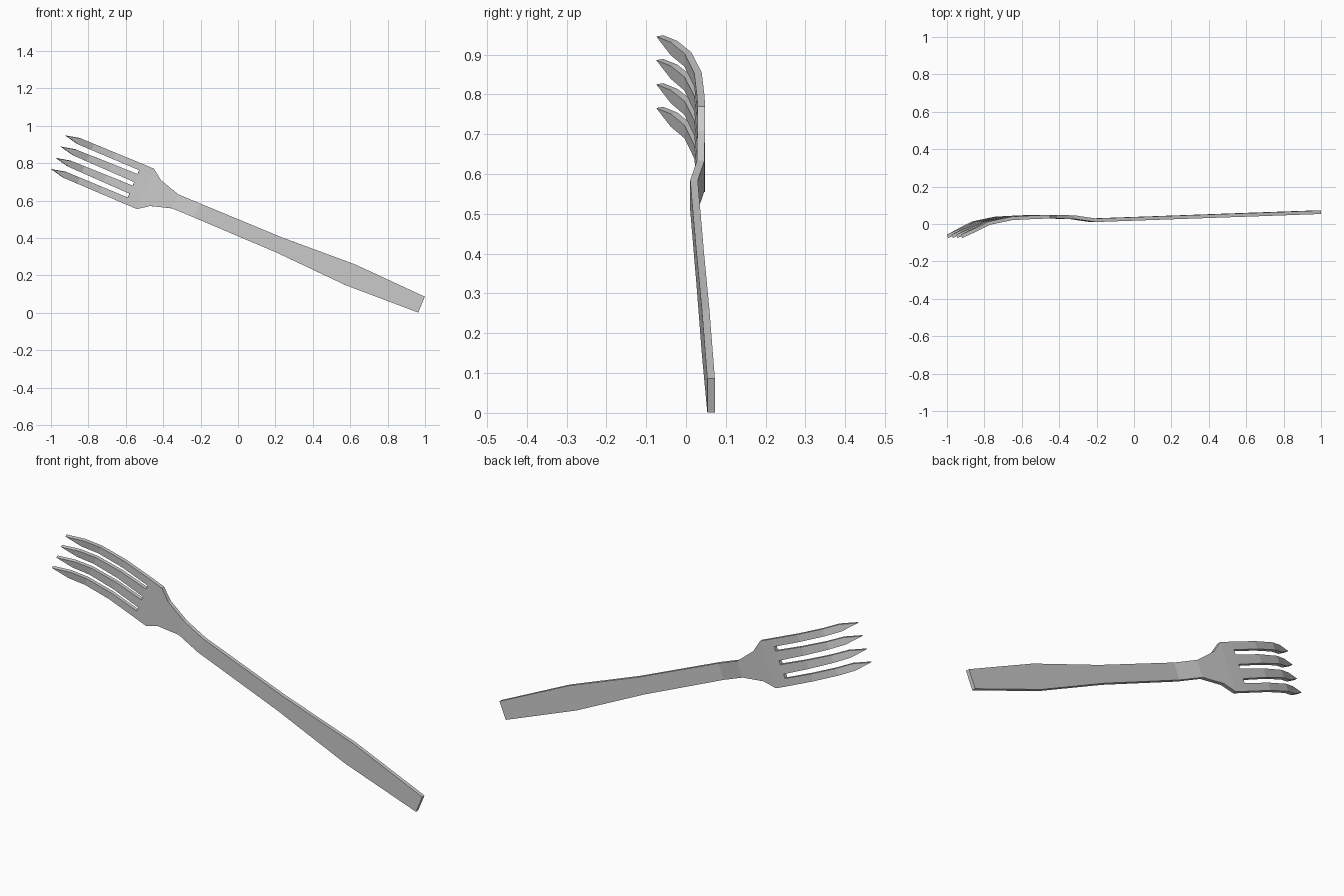
import bpy, bmesh, math
from mathutils import Vector

if "Cube" in bpy.data.objects:
    bpy.data.objects.remove(bpy.data.objects["Cube"])

# Fork laid out along its own axis: u from handle end to tips, v across, y = bend
ANGLE = math.radians(22.75)
ALONG = Vector((-math.cos(ANGLE), 0, math.sin(ANGLE)))
ACROSS = Vector((math.sin(ANGLE), 0, math.cos(ANGLE)))
END = Vector((0.981, 0, 0.0435))

# side profile of the mid surface (u, y)
BEND = [(0, .063), (1.301, .020), (1.428, .037), (1.60, .0385), (1.67, .037),
        (1.82, .030), (1.95, .005), (2.025, -.030), (2.104, -.066)]


def bend(u):
    for (u0, y0), (u1, y1) in zip(BEND, BEND[1:]):
        if u <= u1:
            return y0 + (y1 - y0) * (u - u0) / (u1 - u0)
    return BEND[-1][1]


bm = bmesh.new()
cache = {}


def vert(u, v):
    key = (round(u, 4), round(v, 4))
    if key not in cache:
        cache[key] = bm.verts.new(END + ALONG * u + ACROSS * v + Vector((0, bend(u), 0)))
    return cache[key]


def face(*pts):
    bm.faces.new([vert(*p) for p in pts])


# handle, neck and shoulders: (u, half width)
body = [(0, .046), (.413, .061), (.825, .043), (1.301, .041),
        (1.428, .041), (1.542, .075), (1.60, .117)]
for (u0, w0), (u1, w1) in zip(body, body[1:]):
    face((u0, -w0), (u0, w0), (u1, w1), (u1, -w1))

# tines: (lower, upper) edges at the root and near the tip
ROOT, NECK = 1.67, 2.025
half = [((.010, .057), (.0155, .0505)), ((.079, .117), (.080, .115))]
tines = [tuple((-b, -a) for a, b in t) for t in reversed(half)] + half

# palm joining shoulders to the tine roots
roots = [v for t in tines for v in t[0]]
face((1.60, -.117), (1.60, .117), *[(ROOT, v) for v in reversed(roots)])

for (a0, b0), (a1, b1) in tines:
    stations = []
    for u in (ROOT, 1.82, 1.95, NECK):
        t = (u - ROOT) / (NECK - ROOT)
        stations.append((u, a0 + (a1 - a0) * t, b0 + (b1 - b0) * t))
    for (u0, l0, h0), (u1, l1, h1) in zip(stations, stations[1:]):
        face((u0, l0), (u0, h0), (u1, h1), (u1, l1))
    face((NECK, a1), (NECK, b1), (2.104, (a1 + b1) / 2))

bmesh.ops.recalc_face_normals(bm, faces=bm.faces)
mesh = bpy.data.meshes.new("fork")
bm.to_mesh(mesh)
bm.free()
fork = bpy.data.objects.new("fork", mesh)
bpy.context.collection.objects.link(fork)

# sheet thickness
solid = fork.modifiers.new("thickness", 'SOLIDIFY')
solid.thickness = 0.019
solid.offset = 0
